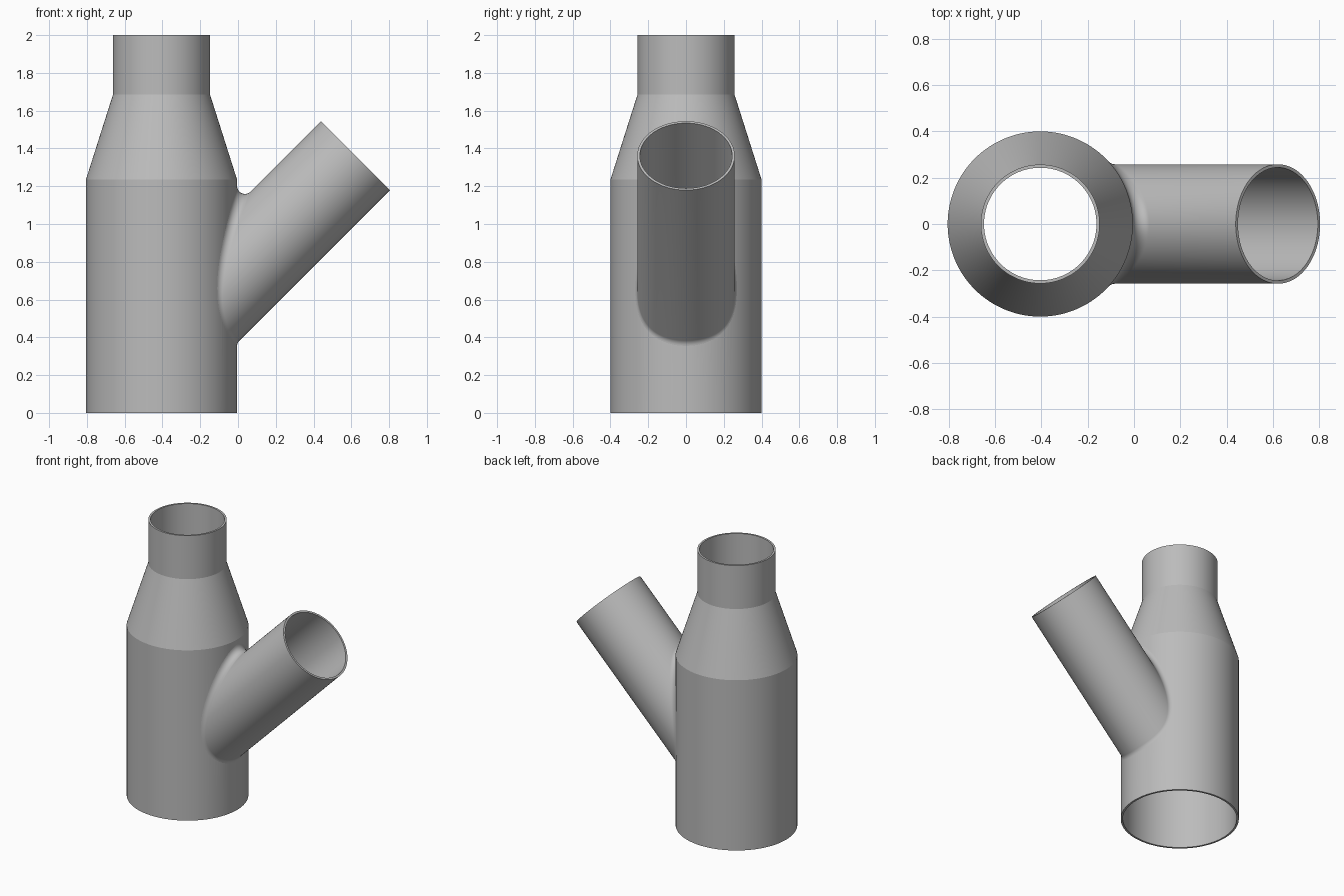
import bpy, bmesh
from math import sin, cos, pi, sqrt, radians
from mathutils import Vector

old = bpy.data.objects.get("Cube")
if old:
    bpy.data.objects.remove(old, do_unlink=True)

SIDES = 128
AXIS_X = -0.405                  # main pipe axis
R_BODY, R_NECK = 0.4, 0.257
R_BRANCH = 0.258
WALL = 0.014
FILLET = 0.042
START = Vector((AXIS_X, 0, 0.335))   # where the two axes meet
LENGTH = 1.452
ALONG = Vector((1, 0, 1)).normalized()
ACROSS = Vector((-1, 0, 1)).normalized()
ANGLES = [2 * pi * i / SIDES for i in range(SIDES)]

grey = bpy.data.materials.new("pipe grey")
grey.use_nodes = True
grey.diffuse_color = (0.5, 0.5, 0.5, 1)
grey.node_tree.nodes["Principled BSDF"].inputs["Base Color"].default_value = (0.5, 0.5, 0.5, 1)


def skin(name, rings, closed=True):
    """Bridge rings of points; closed joins last to first, otherwise cap both."""
    bm = bmesh.new()
    loops = [[bm.verts.new(p) for p in ring] for ring in rings]
    pairs = list(zip(loops, loops[1:]))
    if closed:
        pairs.append((loops[-1], loops[0]))
    else:
        bm.faces.new(loops[0])
        bm.faces.new(loops[-1])
    for a, b in pairs:
        for i in range(SIDES):
            j = (i + 1) % SIDES
            bm.faces.new((a[i], a[j], b[j], b[i]))
    bmesh.ops.recalc_face_normals(bm, faces=bm.faces)
    mesh = bpy.data.meshes.new(name)
    bm.to_mesh(mesh)
    bm.free()
    mesh.materials.append(grey)
    obj = bpy.data.objects.new(name, mesh)
    bpy.context.collection.objects.link(obj)
    return obj


def activate(obj):
    bpy.ops.object.select_all(action='DESELECT')
    obj.select_set(True)
    bpy.context.view_layer.objects.active = obj


def upright(r, z):
    return [Vector((AXIS_X + r * cos(a), r * sin(a), z)) for a in ANGLES]


def branch_point(r, t, a):
    return START + ALONG * t + ACROSS * (r * cos(a)) + Vector((0, r * sin(a), 0))


def meet(r, body_r, a):
    """Distance along the branch at which its surface meets the body radius."""
    return sqrt(2) * sqrt(body_r ** 2 - (r * sin(a)) ** 2) + r * cos(a)


# Main pipe: wide body, cone and neck with a thin wall
outer = [(R_BODY, 0), (R_BODY, 1.235), (R_NECK, 1.685), (R_NECK, 2)]
inner = [(r - WALL, z) for r, z in reversed(outer)]
body = skin("main_pipe", [upright(r, z) for r, z in outer + inner])

# Opening into the branch
hole_r = R_BRANCH - WALL + 0.001
cutter = skin("branch_hole_cutter",
              [[branch_point(hole_r, t, a) for a in ANGLES] for t in (0.25, LENGTH)],
              closed=False)
cutter.hide_render = True
cut = body.modifiers.new("branch hole", 'BOOLEAN')
cut.operation = 'DIFFERENCE'
cut.solver = 'EXACT'
cut.object = cutter
activate(body)
bpy.ops.object.modifier_apply(modifier=cut.name)
bpy.data.objects.remove(cutter, do_unlink=True)

# Branch pipe with a rolling-ball fillet where it joins the body
STEPS = 14
fillet_rings = [[] for _ in range(STEPS + 1)]
for a in ANGLES:
    r = R_BRANCH + FILLET
    t = meet(r, R_BODY + FILLET, a)
    centre = branch_point(r, t, a)
    to_branch = (START + ALONG * t - centre).normalized()
    to_body = Vector((AXIS_X - centre.x, -centre.y, 0)).normalized()
    for k, ring in enumerate(fillet_rings):
        ring.append(centre + to_branch.slerp(to_body, k / STEPS) * FILLET)
    fillet_rings[-1][-1] += to_body * 0.0005

r_in = R_BRANCH - WALL
rim_out = [branch_point(R_BRANCH, LENGTH, a) for a in ANGLES]
rim_in = [branch_point(r_in, LENGTH, a) for a in ANGLES]
foot_in = [branch_point(r_in, meet(r_in, R_BODY - WALL, a), a) for a in ANGLES]
branch = skin("branch_pipe", [rim_out] + fillet_rings + [foot_in, rim_in])

for obj in (body, branch):
    activate(obj)
    bpy.ops.object.shade_smooth_by_angle(angle=radians(15))
